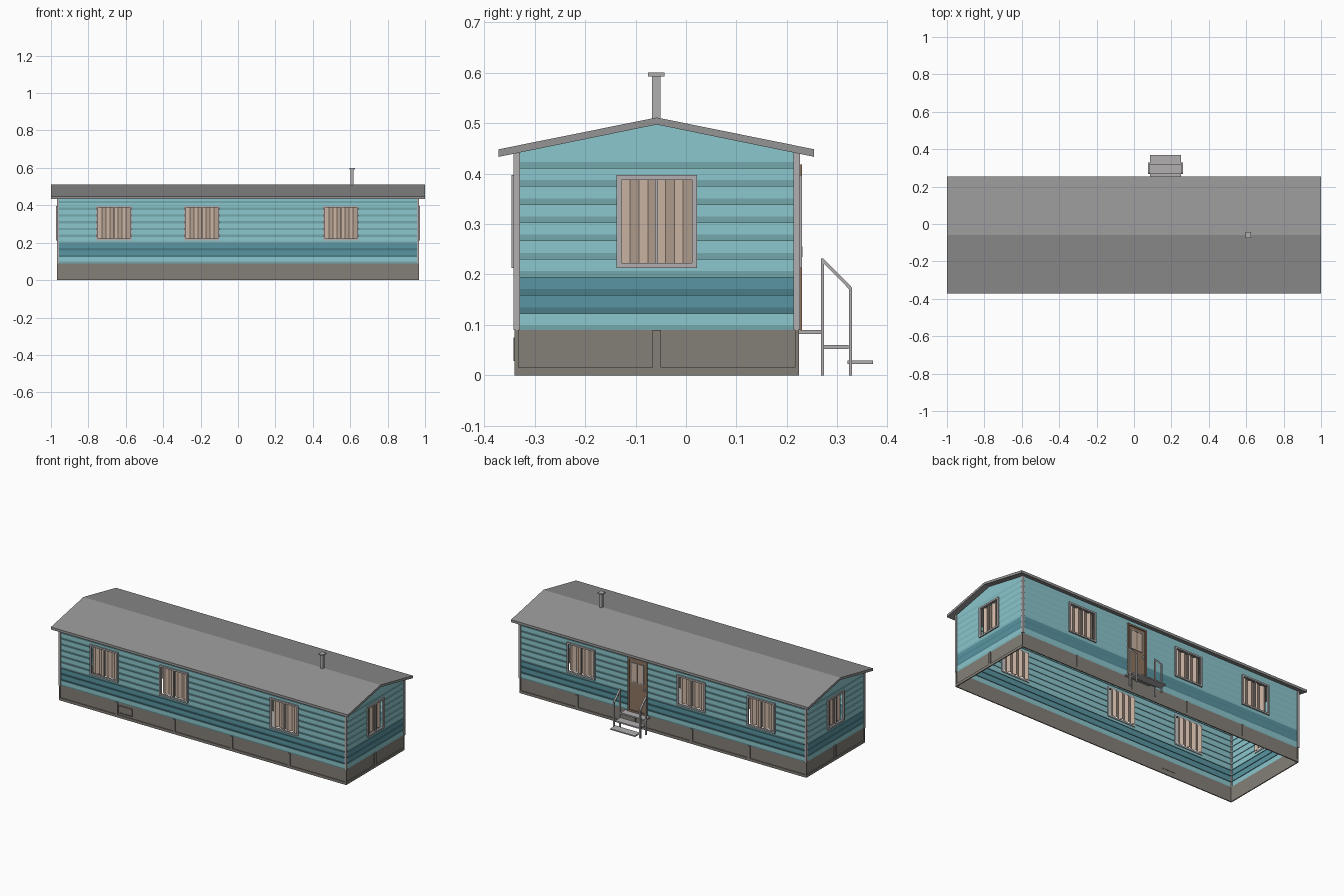
import bpy, bmesh

if "Cube" in bpy.data.objects:
    bpy.data.objects.remove(bpy.data.objects["Cube"])

def material(name, *rgb):
    m = bpy.data.materials.new(name)
    m.diffuse_color = (*rgb, 1)
    m.use_nodes = True
    m.node_tree.nodes["Principled BSDF"].inputs["Base Color"].default_value = m.diffuse_color
    return m

TEAL = material("teal", 0.26, 0.57, 0.61)
BAND = material("dark_teal", 0.1, 0.3, 0.36)
CLOTH = material("curtain", 0.6, 0.46, 0.37)
BROWN = material("door_brown", 0.27, 0.18, 0.12)
SKIRT = material("skirting", 0.23, 0.21, 0.185)
ROOF = material("roof", 0.3, 0.3, 0.305)
TRIM = material("trim", 0.45, 0.43, 0.44)

XW, YF, YB, YC = 0.965, -0.338, 0.222, -0.058   # wall planes and ridge line
Z0, Z1 = 0.09, 0.441                            # wall bottom and top

# wall frames: (u along wall, d outward) -> (x, y); flip keeps normals outward
SIDES = {
    "front": (lambda u, d: (u, YF - d), False, -XW, XW),
    "back": (lambda u, d: (u, YB + d), True, -XW, XW),
    "right": (lambda u, d: (XW + d, u), False, YF, YB),
    "left": (lambda u, d: (-XW - d, u), True, YF, YB),
}

def finish(name, bm, mats=(), recalc=True):
    if recalc:
        bmesh.ops.recalc_face_normals(bm, faces=bm.faces[:])
    me = bpy.data.meshes.new(name)
    bm.to_mesh(me)
    bm.free()
    for m in mats:
        if m:
            me.materials.append(m)
    ob = bpy.data.objects.new(name, me)
    bpy.context.collection.objects.link(ob)
    return ob

def add_box(bm, a, b):
    v = [bm.verts.new((x, y, z)) for z in (a[2], b[2])
         for x, y in ((a[0], a[1]), (b[0], a[1]), (b[0], b[1]), (a[0], b[1]))]
    for f in ((0, 1, 2, 3), (4, 5, 6, 7), (0, 1, 5, 4), (1, 2, 6, 5), (2, 3, 7, 6), (3, 0, 4, 7)):
        bm.faces.new([v[i] for i in f])

def boxes(name, pairs, mat=None):
    bm = bmesh.new()
    for a, b in pairs:
        add_box(bm, a, b)
    return finish(name, bm, [mat])

def wall_boxes(name, side, specs, mat=None):
    """Boxes in wall coordinates (u0, u1, z0, z1, d0, d1)."""
    m = SIDES[side][0]
    return boxes(name, [((*m(u0, d0), z0), (*m(u1, d1), z1)) for u0, u1, z0, z1, d0, d1 in specs], mat)

def prism(name, yz, x0, x1, mat=None):
    bm = bmesh.new()
    a = [bm.verts.new((x0, y, z)) for y, z in yz]
    b = [bm.verts.new((x1, y, z)) for y, z in yz]
    bm.faces.new(a)
    bm.faces.new(b)
    for i in range(len(a)):
        j = (i + 1) % len(a)
        bm.faces.new((a[i], a[j], b[j], b[i]))
    return finish(name, bm, [mat])

# lap siding profile (z, outward offset), going up
PROFILE = []
for k in range(10):
    z = 0.087 + 0.036 * k
    PROFILE += [(z, 0), (z, -0.004), (z + 0.012, 0), (z + 0.036, 0)]

def siding(bm, m, u0, u1, lo, hi):
    for (za, da), (zb, db) in zip(PROFILE, PROFILE[1:]):
        if zb < lo or za > hi or (za, da) == (zb, db):
            continue
        if zb > za:
            t0, t1 = [(min(max(q, za), zb) - za) / (zb - za) for q in (lo, hi)]
            za, da, zb, db = (za + t0 * (zb - za), da + t0 * (db - da),
                              za + t1 * (zb - za), da + t1 * (db - da))
            if zb - za < 1e-5:
                continue
        f = bm.faces.new([bm.verts.new((*m(u, d), z)) for u, d, z in
                          ((u0, da, za), (u1, da, za), (u1, db, zb), (u0, db, zb))])
        f.material_index = int(0.122 < (za + zb) / 2 < 0.196)

def wall(side, holes):
    m, flip, u0, u1 = SIDES[side]
    bm = bmesh.new()
    u = u0
    for c, h, lo, hi in sorted(holes):
        siding(bm, m, u, c - h, Z0, Z1)
        if lo > Z0:
            siding(bm, m, c - h, c + h, Z0, lo)
        siding(bm, m, c - h, c + h, hi, Z1)
        u = c + h
    siding(bm, m, u, u1, Z0, Z1)
    if side in ("left", "right"):   # plain gable above the siding
        bm.faces.new([bm.verts.new((*m(y, 0), z)) for y, z in ((YF, Z1), (YB, Z1), (YC, 0.5))])
    if flip:
        bmesh.ops.reverse_faces(bm, faces=bm.faces[:])
    finish(side + "_wall", bm, [TEAL, BAND], recalc=False)

def frame(c, h, lo, hi, w, d0, d1):
    return [(c - h - w, c - h, lo - w, hi + w, d0, d1), (c + h, c + h + w, lo - w, hi + w, d0, d1),
            (c - h, c + h, lo - w, lo, d0, d1), (c - h, c + h, hi, hi + w, d0, d1)]

def window(name, side, c, h, lo, hi):
    wall_boxes(name + "_frame", side, frame(c, h, lo, hi, 0.01, -0.004, 0.008), TRIM)
    wall_boxes(name + "_mullion", side, [(c - 0.003, c + 0.003, lo, hi, -0.003, 0.005)], TRIM)
    # pleated curtain
    m, flip = SIDES[side][:2]
    bm = bmesh.new()
    n = 8
    cols = []
    for i in range(n + 1):
        u = c - h + 2 * h * i / n
        xy = m(u, -0.004 if i % 2 else -0.013)
        cols.append([bm.verts.new((*xy, z)) for z in (lo, hi)])
    for a, b in zip(cols, cols[1:]):
        bm.faces.new((a[0], b[0], b[1], a[1]))
    if flip:
        bmesh.ops.reverse_faces(bm, faces=bm.faces[:])
    finish(name + "_curtain", bm, [CLOTH], recalc=False)

# walls with window and door openings
WZ = (0.223, 0.387)
DX, DH, DT = 0.168, 0.055, 0.408
for side in SIDES:
    if side in ("front", "back"):
        wins = [(x, 0.085, *WZ) for x in (-0.663, -0.193, 0.55)]
    else:
        wins = [(YC, 0.07, *WZ)]
    wall(side, wins + ([(DX, DH, Z0, DT)] if side == "back" else []))
    for i, w in enumerate(wins):
        window(f"{side}_window_{i + 1}", side, *w)

# door
wall_boxes("door_frame", "back", [s for s in frame(DX, DH, Z0 + 0.01, DT, 0.01, -0.004, 0.008)], BROWN)
wall_boxes("door_panel", "back", [(DX - DH, DX + DH, Z0 + 0.01, DT, -0.006, 0.002)], BROWN)
wall_boxes("door_glass", "back", [(DX - 0.036, DX - 0.003, 0.275, 0.385, -0.008, 0.004),
                                  (DX + 0.003, DX + 0.036, 0.275, 0.385, -0.008, 0.004)], CLOTH)
wall_boxes("door_window_frame", "back", frame(DX, 0.036, 0.275, 0.385, 0.005, 0.002, 0.006), TRIM)
wall_boxes("door_handle", "back", [(DX - 0.049, DX - 0.043, 0.235, 0.255, 0.002, 0.009)])

# corner trims: L-shaped pairs of boards
for sx in (-1, 1):
    for y, s, n in ((YF, -1, "front"), (YB, 1, "back")):
        boxes(f"{n}_{'right' if sx > 0 else 'left'}_corner_trim",
              [((sx * (XW - 0.009), y - s * 0.001, Z0), (sx * (XW + 0.004), y + s * 0.004, Z1)),
               ((sx * (XW - 0.001), y - s * 0.009, Z0), (sx * (XW + 0.004), y - s * 0.001, Z1))], TRIM)

# skirting: thin panels with battens and bottom rails
T = 0.004
for side, (m, flip, u0, u1) in SIDES.items():
    wall_boxes(side + "_skirting", side, [(u0, u1, 0, Z0, -T, -0.003)], SKIRT)
    cuts = (-0.58, -0.193, 0.193, 0.58) if side in ("front", "back") else (YC,)
    battens = [(c - 0.008, c + 0.008, 0.016, Z0, -0.003, 0.002) for c in cuts]
    battens += [(u0, u0 + 0.006, 0.016, Z0, -0.003, 0.002), (u1 - 0.006, u1, 0.016, Z0, -0.003, 0.002)]
    wall_boxes(side + "_skirting_battens", side, battens + [(u0, u1, 0, 0.016, -0.003, 0.002)], SKIRT)
wall_boxes("skirting_vent", "front", [(-0.56, -0.48, 0.034, 0.07, -0.006, 0.001)], SKIRT)
wall_boxes("skirting_vent_frame", "front", frame(-0.52, 0.04, 0.034, 0.07, 0.005, -0.006, 0.004), SKIRT)

# roof and chimney
prism("roof", [(-0.371, 0.433), (YC, 0.497), (0.254, 0.433), (0.254, 0.448),
               (YC, 0.511), (-0.371, 0.448)], -1, 1, ROOF)
boxes("chimney_pipe", [((0.602, -0.067, 0.495), (0.618, -0.051, 0.593))], TRIM)
boxes("chimney_cap", [((0.595, -0.075, 0.592), (0.625, -0.043, 0.6))], TRIM)

# entrance steps
for i, (y0, y1, z0, z1) in enumerate(((0.224, 0.272, 0.082, 0.09), (0.272, 0.322, 0.052, 0.06),
                                      (0.32, 0.37, 0.023, 0.03))):
    boxes(f"step_{i + 1}", [((0.085, y0, z0), (0.251, y1, z1))], TRIM)

# handrails: two posts and a sloping bar each side
for n, x in (("left", 0.08), ("right", 0.256)):
    prism(n + "_handrail", [(0.267, 0), (0.273, 0), (0.273, 0.222), (0.323, 0.171), (0.323, 0), (0.329, 0),
                            (0.329, 0.174), (0.272, 0.232), (0.267, 0.232)], x - 0.005, x + 0.005, TRIM)
